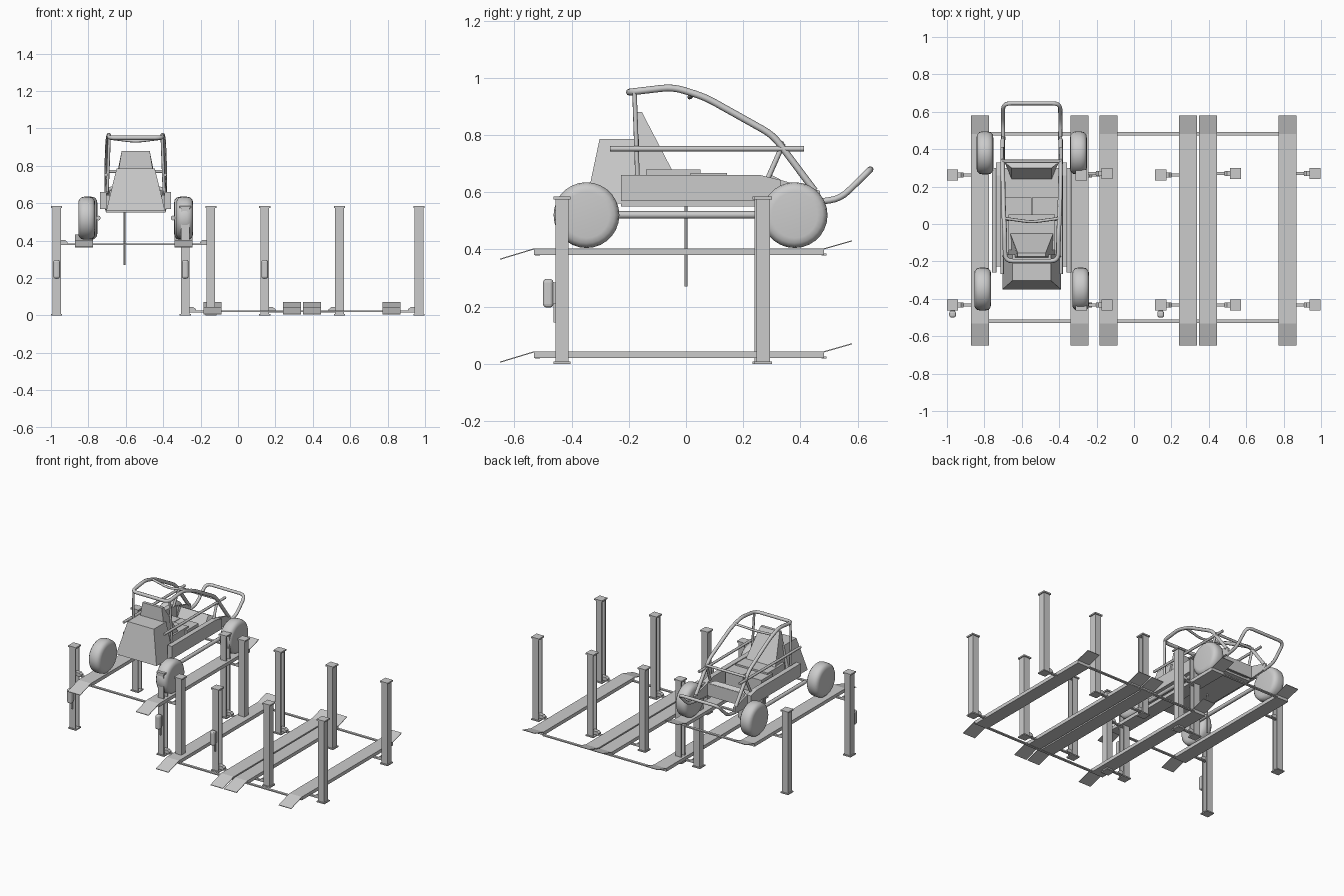
import bpy, bmesh, math
from mathutils import Vector, Matrix

if "Cube" in bpy.data.objects:
    bpy.data.objects.remove(bpy.data.objects["Cube"])


def finish(name, bm, smooth=False):
    bmesh.ops.recalc_face_normals(bm, faces=bm.faces)
    me = bpy.data.meshes.new(name)
    bm.to_mesh(me)
    bm.free()
    ob = bpy.data.objects.new(name, me)
    bpy.context.collection.objects.link(ob)
    if smooth:
        bpy.ops.object.select_all(action='DESELECT')
        ob.select_set(True)
        bpy.context.view_layer.objects.active = ob
        bpy.ops.object.shade_smooth_by_angle(angle=math.radians(35))
    return ob


def bridge(name, a, b):
    """Closed solid between two matching loops of points."""
    bm = bmesh.new()
    va, vb = [bm.verts.new(p) for p in a], [bm.verts.new(p) for p in b]
    n = len(a)
    bm.faces.new(va)
    bm.faces.new(vb[::-1])
    for i in range(n):
        j = (i + 1) % n
        bm.faces.new((va[i], vb[i], vb[j], va[j]))
    return finish(name, bm)


def box(name, x, y, z, bevel=0):
    pts = [(x[0], y[0]), (x[1], y[0]), (x[1], y[1]), (x[0], y[1])]
    ob = bridge(name, [(*p, z[0]) for p in pts], [(*p, z[1]) for p in pts])
    if bevel:
        m = ob.modifiers.new("round", 'BEVEL')
        m.width, m.segments = bevel, 3
    return ob


def side_profile(name, pts, cx):
    """Symmetric solid from side points (y, z, half width)."""
    return bridge(name, [(cx - w, y, z) for y, z, w in pts], [(cx + w, y, z) for y, z, w in pts])


def tube(name, pts, r, bend=0.04):
    """Pipe along a path with rounded bends."""
    pts = [Vector(p) for p in pts]
    path = [pts[0]]
    for a, p, b in zip(pts, pts[1:], pts[2:]):
        s = p + (a - p).normalized() * min(bend, (a - p).length * 0.4)
        e = p + (b - p).normalized() * min(bend, (b - p).length * 0.4)
        for i in range(5):
            t = i / 4
            path.append(s * (1 - t) ** 2 + p * 2 * t * (1 - t) + e * t * t)
    path.append(pts[-1])
    cu = bpy.data.curves.new(name, 'CURVE')
    cu.dimensions = '3D'
    cu.bevel_depth, cu.bevel_resolution, cu.use_fill_caps = r, 2, True
    sp = cu.splines.new('POLY')
    sp.points.add(len(path) - 1)
    for q, p in zip(sp.points, path):
        q.co = (*p, 1)
    ob = bpy.data.objects.new(name, cu)
    bpy.context.collection.objects.link(ob)
    return ob


# Four-post lifts
def lift(tag, cx, h):
    for s in (-1, 1):
        # Runway with entry flap and raised stop flap
        rx = cx + s * 0.266
        x = (rx - 0.0485, rx + 0.0485)
        box(f"{tag}_runway", x, (-0.531, 0.482), (h + 0.02, h + 0.044))
        side_profile(f"{tag}_entry_flap", [(-0.531, h + .04, .0485), (-0.531, h + .044, .0485),
                     (-0.65, h + .008, .0485), (-0.65, h + .004, .0485)], rx)
        side_profile(f"{tag}_stop_flap", [(0.482, h + .04, .0485), (0.482, h + .044, .0485),
                     (0.58, h + .072, .0485), (0.58, h + .068, .0485)], rx)
        for y in (-0.433, 0.262 if s < 0 else 0.27):
            # Channel post open toward the runway, base and cap plates
            px, o, t = cx + s * 0.4125, 0.023, 0.007
            c = [(o, -o), (o, o), (-o, o), (-o, o - t), (o - t, o - t),
                 (o - t, t - o), (-o, t - o), (-o, -o)]
            bridge(f"{tag}_post", [(px + s * a, y + b, 0.005) for a, b in c],
                   [(px + s * a, y + b, 0.58) for a, b in c])
            for name, z in (("base", (0, 0.008)), ("cap", (0.575, 0.585))):
                box(f"{tag}_post_{name}", (px - .03, px + .03), (y - .03, y + .03), z)
            # Support arm with wedge block
            e = sorted((px - s * 0.015, px - s * 0.1))
            box(f"{tag}_arm", e, (y - .008, y + .008), (h + .016, h + .026))
            w = [(0.01, .02), (0.058, .02), (0.058, .033), (0.045, .044), (0.01, .044)]
            bridge(f"{tag}_arm_block", [(px - s * a, y - .014, h + b) for a, b in w],
                   [(px - s * a, y + .014, h + b) for a, b in w])
    # Cross bars
    for y in (-0.519, 0.482):
        box(f"{tag}_cross_bar", (cx - .22, cx + .22), (y - .009, y + .009), (h + .018, h + .026))
    # Motor on the left front post
    px = cx - 0.4125
    box(f"{tag}_motor", (px - .018, px + .018), (-.50, -.464), (.197, .297), 0.012)
    box(f"{tag}_motor_mount", (px - .012, px + .012), (-.47, -.45), (.21, .285))
    box(f"{tag}_cable_cover", (px - .005, px + .005), (-.464, -.455), (.145, .21))


lift("raised_lift", -0.5575, 0.36)
lift("middle_lift", 0.13, 0)
lift("right_lift", 0.555, 0)

# Buggy wheels
C = -0.547


def wheel(name, x, y, z):
    bm = bmesh.new()
    prof = [(-.043, 0), (-.045, .08), (-.042, .098), (-.03, .111), (-.012, .115)]
    prof += [(-a, r) for a, r in prof[::-1]]
    vs = [bm.verts.new((a, r, 0)) for a, r in prof]
    es = [bm.edges.new(p) for p in zip(vs, vs[1:])]
    bmesh.ops.spin(bm, geom=vs + es, cent=(0, 0, 0), axis=(1, 0, 0), angle=2 * math.pi, steps=28)
    bmesh.ops.remove_doubles(bm, verts=bm.verts, dist=1e-4)
    bmesh.ops.translate(bm, verts=bm.verts, vec=(x, y, z))
    finish(name, bm, True)


for s in (-1, 1):
    wheel("front_wheel", C + s * 0.262, -0.348, 0.52)
    wheel("rear_wheel", C + s * 0.25, 0.38, 0.52)

# Tub floor, side pods, tapered nose panels
box("tub_floor", (C - .16, C + .16), (-.227, .30), (.55, .57))
for s in (-1, 1):
    pod = [(-.227, .57), (-.227, .66), (.26, .66), (.33, .643), (.33, .57)]
    bridge("side_pod", [(C + s * .155, *p) for p in pod], [(C + s * .19, *p) for p in pod])
    nose = [(.33, .555), (.33, .643), (.468, .605), (.468, .565)]
    bridge("nose_panel", [(C + s * .148, *p) for p in nose], [(C + s * .162, *p) for p in nose])
    # Side rails and struts
    tube("lower_side_rail", [(C + s * .2, -.26, .521), (C + s * .2, .30, .521)], .013)
    tube("upper_side_rail", [(C + s * .158, -.266, .752), (C + s * .158, .413, .752)], .009)
    tube("front_strut", [(C + s * .157, .287, .65), (C + s * .15, .34, .77)], .009)
    tube("rear_upright", [(C + s * .141, -.18, .95), (C + s * .152, -.17, .66)], .008)

# Engine cover
side_profile("engine_cover", [(-.35, .56, .157), (-.302, .787, .102), (-.164, .787, .102),
             (-.164, .56, .157)], C)

# Seat back, cushions
side_profile("seat_back", [(-.185, .57, .125), (-.175, .88, .075), (-.154, .88, .075),
             (-.05, .68, .115), (-.05, .57, .125)], C)
box("seat_base", (C - .125, C + .125), (-.14, .05), (.57, .68))
for s in (-1, 1):
    box("seat_cushion", sorted((C + s * .002, C + s * .14)), (.015, .143), (.57, .668))

# Dashboard
side_profile("dashboard", [(.24, .57, .107), (.30, .66, .107), (.33, .645, .145), (.33, .56, .145)], C)
box("front_bulkhead", (C - .155, C + .155), (.32, .332), (.555, .643))


# Roll cage and bumper loops
def loop(name, pts, r):
    tube(name, [(C - x, y, z) for x, y, z in pts] + [(C + x, y, z) for x, y, z in pts[::-1]], r)


loop("roll_cage", [(.155, .45, .605), (.155, .304, .80), (.15, .066, .933), (.144, -.045, .968),
                   (.142, -.198, .95)], .012)
loop("bumper", [(.152, .45, .565), (.154, .54, .577), (.152, .645, .68)], .011)
loop("dash_cross_tube", [(.155, .335, .77)], .009)
tube("roof_cross_tube", [(C - .145, .03, .948), (C, .01, .93), (C + .145, .03, .948)], .008)

# Hanging drop line under the tub
tube("drop_line", [(C - .06, 0, .27), (C - .06, 0, .56)], .005)
